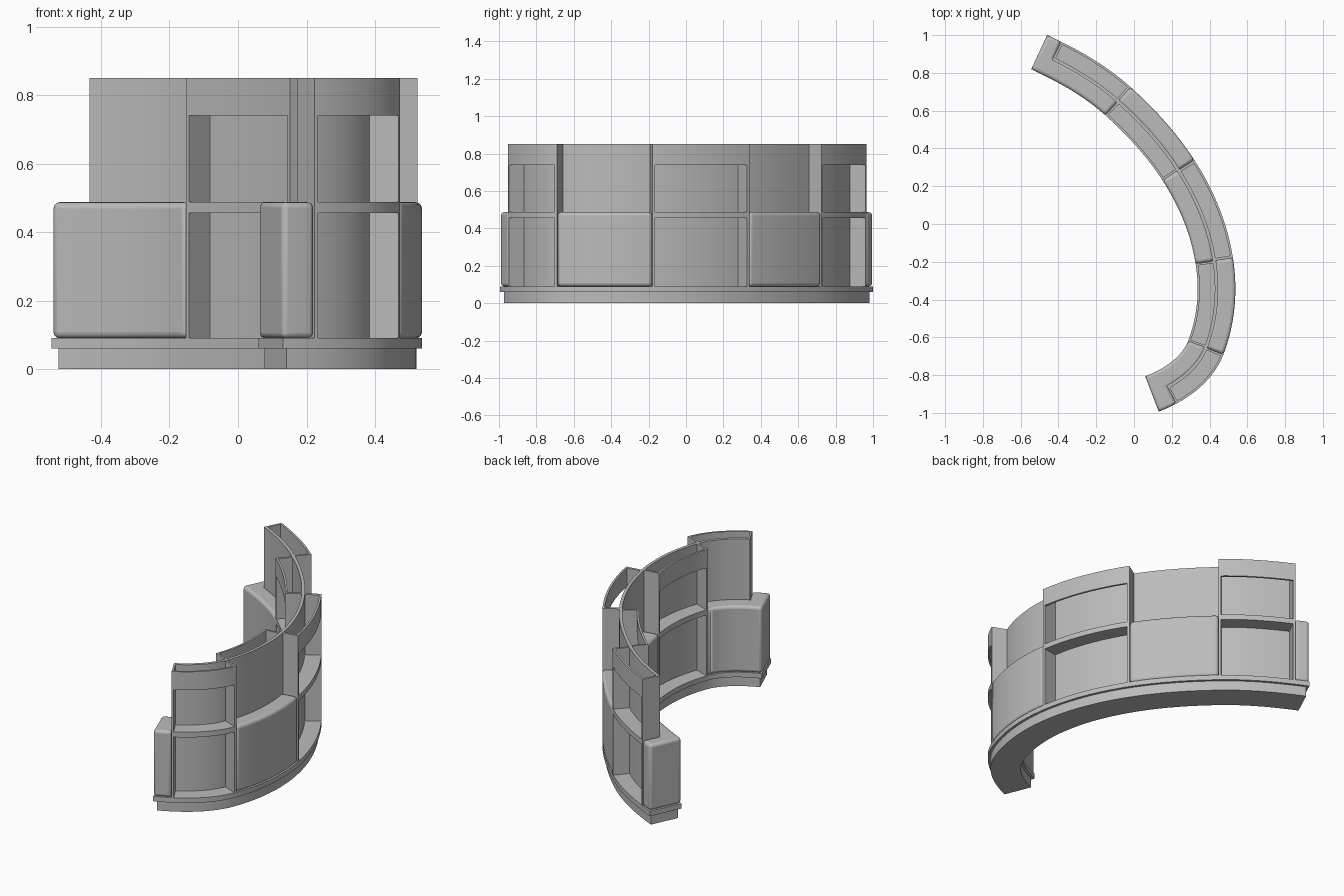
import bpy, bmesh, math
from mathutils import Vector

old = bpy.data.objects.get("Cube")
if old:
    bpy.data.objects.remove(old, do_unlink=True)

grey = bpy.data.materials.new("warm_grey")
grey.use_nodes = True
GREY = (0.5, 0.5, 0.5, 1)
grey.diffuse_color = GREY
grey.node_tree.nodes["Principled BSDF"].inputs["Base Color"].default_value = GREY

# Centre line: bay boundaries (x, y, angle of the outward normal)
NODES = [(-0.502, 0.91, 65), (-0.085, 0.65, 48), (0.235, 0.285, 33),
         (0.425, -0.195, 9), (0.38, -0.655, -21), (0.095, -0.90, -69)]
HALF = 0.1      # half the depth of the unit
WALL = 0.012    # panel thickness
BASE, MID_LOW, MID, LINTEL, TOP = 0.09, 0.455, 0.487, 0.74, 0.85


def plan(t, o):
    """Point at t bays along the curve and o outward from its centre line."""
    i = min(int(t), len(NODES) - 2)
    u = t - i
    (ax, ay, aa), (bx, by, ba) = NODES[i], NODES[i + 1]
    a, b = Vector((ax, ay)), Vector((bx, by))
    length = (b - a).length * 1.02
    ta, tb = [Vector((math.sin(math.radians(d)), -math.cos(math.radians(d)))) * length
              for d in (aa, ba)]
    p = (a * (2*u**3 - 3*u**2 + 1) + ta * (u**3 - 2*u**2 + u)
         + b * (3*u**2 - 2*u**3) + tb * (u**3 - u**2))
    d = (a * (6*u*u - 6*u) + ta * (3*u*u - 4*u + 1)
         + b * (6*u - 6*u*u) + tb * (3*u*u - 2*u)).normalized()
    return p + Vector((-d.y, d.x)) * o


def run(t0, t1, o):
    n = max(1, math.ceil(abs(t1 - t0) * 16))
    return [plan(t0 + (t1 - t0) * k / n, o) for k in range(n + 1)]


def prism(name, outline, z0, z1, bevel=0):
    bm = bmesh.new()
    face = bm.faces.new([bm.verts.new((p.x, p.y, z0)) for p in outline])
    ext = bmesh.ops.extrude_face_region(bm, geom=[face])
    up = [v for v in ext["geom"] if isinstance(v, bmesh.types.BMVert)]
    bmesh.ops.translate(bm, verts=up, vec=(0, 0, z1 - z0))
    bmesh.ops.recalc_face_normals(bm, faces=bm.faces)
    mesh = bpy.data.meshes.new(name)
    bm.to_mesh(mesh)
    bm.free()
    mesh.materials.append(grey)
    obj = bpy.data.objects.new(name, mesh)
    bpy.context.collection.objects.link(obj)
    if bevel:
        mod = obj.modifiers.new("rounded_edges", 'BEVEL')
        mod.width, mod.segments = bevel, 4
        mod.limit_method, mod.angle_limit = 'ANGLE', math.radians(40)
    bpy.ops.object.select_all(action='DESELECT')
    obj.select_set(True)
    bpy.context.view_layer.objects.active = obj
    bpy.ops.object.shade_smooth_by_angle(angle=math.radians(30))
    return obj


def strip(name, t0, t1, o0, o1, z0, z1, bevel=0):
    return prism(name, run(t0, t1, o0) + run(t1, t0, o1), z0, z1, bevel)


# Recessed plinth and base plate
strip("plinth", 0.03, 4.96, 0.015 - HALF, HALF - 0.015, 0, 0.06)
strip("base_plate", 0, 5, -HALF, HALF, 0.06, BASE)

# Bays alternate between facing outward and inward
END_A, END_B = 0.16, 4.77
STARTS = [END_A, 1, 2, 3, 4]
STOPS = [1, 2, 3, 4, END_B]
for i, (t0, t1) in enumerate(zip(STARTS, STOPS)):
    side = 1 if i % 2 == 0 else -1
    edge = side * HALF
    bay = f"bay_{i + 1}_"
    d = WALL / 0.47
    strip(bay + "back_panel", t0, t1, -0.009, 0.009, BASE, TOP)
    strip(bay + "start_wall", t0, t0 + d, 0, edge, BASE, TOP)
    strip(bay + "stop_wall", t1 - d, t1, 0, edge, BASE, TOP)
    strip(bay + "shelf", t0, t1, 0, edge, MID_LOW, MID)
    strip(bay + "lintel", t0, t1, edge - side * WALL, edge, LINTEL, TOP)

    # Rounded lower block behind each niche, wrapping round the free ends
    if i == 0:
        outline = run(0, 1, -edge) + run(1, t0, 0) + run(t0, 0, edge)
    elif i == 4:
        outline = run(5, 4, -edge) + run(4, t1, 0) + run(t1, 5, edge)
    else:
        outline = run(t0, t1, -edge) + run(t1, t0, 0)
    prism(bay + "rounded_block", outline, BASE, MID, 0.018)
